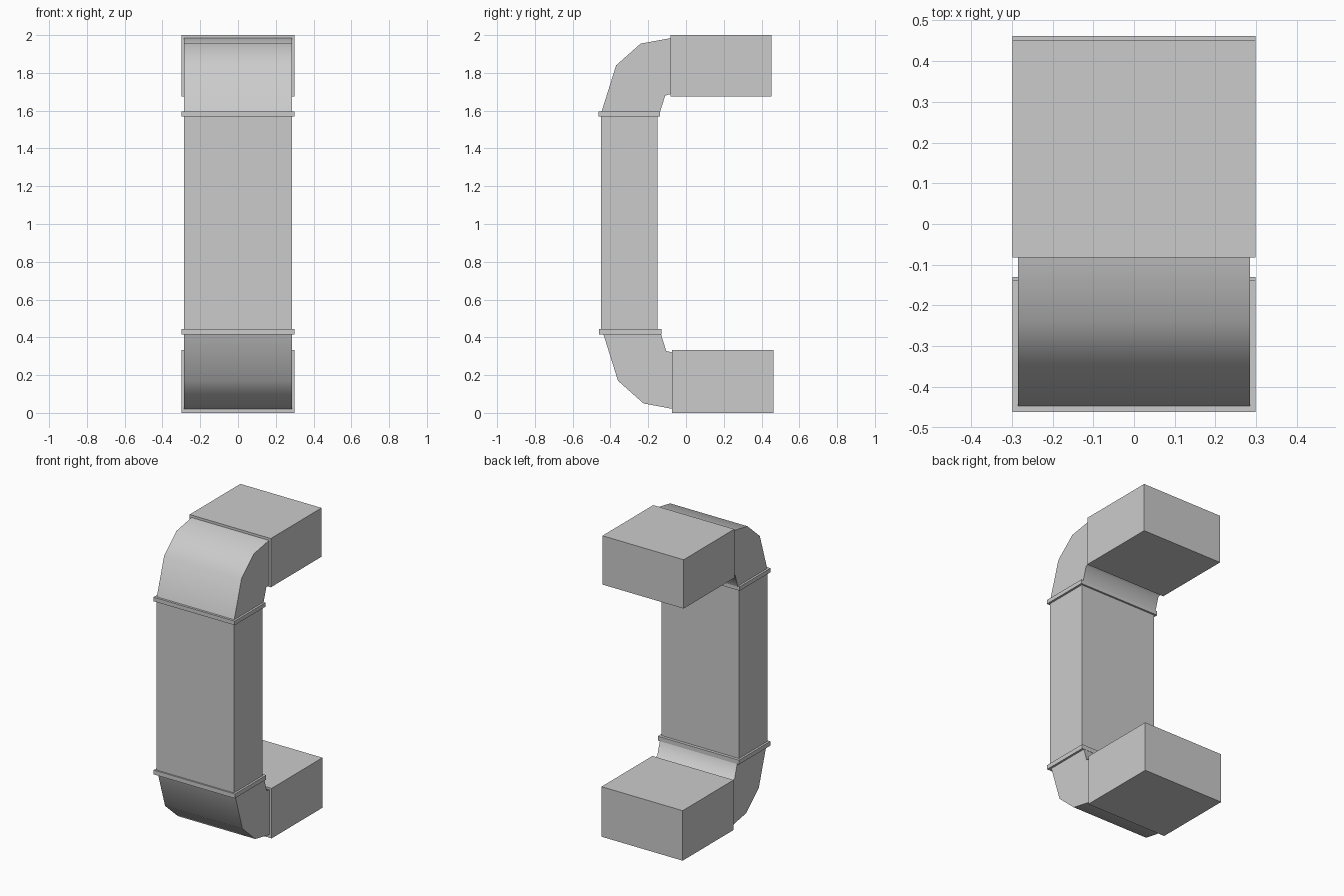
import bpy
import bmesh
from math import radians

cube = bpy.data.objects.get("Cube")
if cube:
    bpy.data.objects.remove(cube, do_unlink=True)

# Single painted metal colour
grey = bpy.data.materials.new("light_grey_metal")
grey.use_nodes = True
grey.diffuse_color = (0.6, 0.6, 0.6, 1)
grey.node_tree.nodes["Principled BSDF"].inputs["Base Color"].default_value = (0.6, 0.6, 0.6, 1)


def extrude_profile(name, profile, half_width, smooth=False):
    """Extrude a side profile of (y, z) points across x."""
    bm = bmesh.new()
    face = bm.faces.new([bm.verts.new((-half_width, y, z)) for y, z in profile])
    extruded = bmesh.ops.extrude_face_region(bm, geom=[face])["geom"]
    verts = [v for v in extruded if isinstance(v, bmesh.types.BMVert)]
    bmesh.ops.translate(bm, verts=verts, vec=(2 * half_width, 0, 0))
    bmesh.ops.recalc_face_normals(bm, faces=bm.faces)
    mesh = bpy.data.meshes.new(name)
    bm.to_mesh(mesh)
    bm.free()
    mesh.materials.append(grey)
    obj = bpy.data.objects.new(name, mesh)
    bpy.context.collection.objects.link(obj)
    if smooth:
        bpy.ops.object.select_all(action="DESELECT")
        obj.select_set(True)
        bpy.context.view_layer.objects.active = obj
        bpy.ops.object.shade_smooth_by_angle(angle=radians(60))
    return obj


def box(name, half_width, y0, y1, z0, z1):
    return extrude_profile(name, [(y0, z0), (y1, z0), (y1, z1), (y0, z1)], half_width)


DUCT = 0.285
FLANGE = 0.299

# Upright duct
box("upright_duct", DUCT, -0.45, -0.15, 0.43, 1.58)

# Collars around the duct ends
box("upper_collar", FLANGE, -0.462, -0.138, 1.568, 1.595)
box("lower_collar", FLANGE, -0.46, -0.13, 0.414, 0.443)

# Curved elbows
extrude_profile("upper_elbow", [
    (-0.45, 1.585), (-0.37, 1.84), (-0.24, 1.955), (-0.075, 1.985),
    (-0.075, 1.69), (-0.11, 1.68), (-0.14, 1.585)], DUCT, smooth=True)
extrude_profile("lower_elbow", [
    (-0.44, 0.425), (-0.36, 0.17), (-0.225, 0.05), (-0.065, 0.02),
    (-0.065, 0.318), (-0.105, 0.328), (-0.135, 0.425)], DUCT, smooth=True)

# Horizontal end boxes
box("upper_end_box", FLANGE, -0.082, 0.452, 1.675, 2.0)
box("lower_end_box", FLANGE, -0.073, 0.462, 0.0, 0.333)
